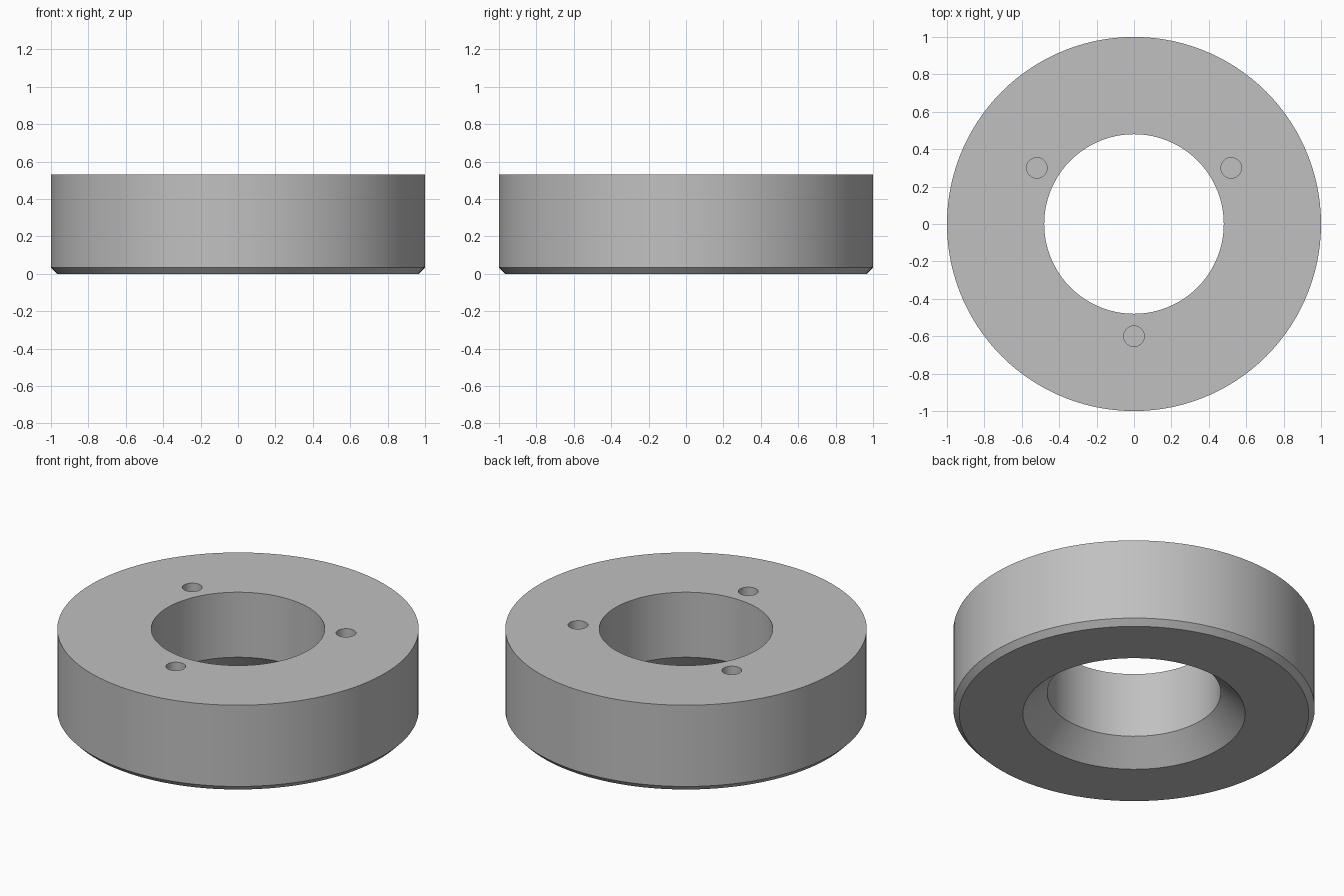
import bpy, bmesh, math
from mathutils import Matrix

cube = bpy.data.objects.get("Cube")
if cube:
    bpy.data.objects.remove(cube, do_unlink=True)

HEIGHT, SEGMENTS = 0.53, 120
HOLE_RADIUS, HOLE_CIRCLE, HOLE_DEPTH = 0.055, 0.6, 0.2

grey = bpy.data.materials.new("plain grey")
grey.use_nodes = True
colour = (0.53, 0.53, 0.53, 1)
grey.diffuse_color = colour
grey.node_tree.nodes["Principled BSDF"].inputs["Base Color"].default_value = colour


def make_object(name, bm):
    bmesh.ops.recalc_face_normals(bm, faces=bm.faces)
    mesh = bpy.data.meshes.new(name)
    bm.to_mesh(mesh)
    bm.free()
    mesh.materials.append(grey)
    obj = bpy.data.objects.new(name, mesh)
    bpy.context.collection.objects.link(obj)
    return obj


# Ring body: closed (radius, height) profile turned round the z axis,
# with a chamfered outer lower edge and a countersunk bore underneath
profile = [(0.967, 0), (1, 0.034), (1, HEIGHT), (0.48, HEIGHT), (0.48, 0.133), (0.615, 0)]
bm = bmesh.new()
verts = [bm.verts.new((r, 0, z)) for r, z in profile]
edges = [bm.edges.new((verts[i], verts[(i + 1) % len(verts)])) for i in range(len(verts))]
bmesh.ops.spin(bm, geom=verts + edges, cent=(0, 0, 0), axis=(0, 0, 1),
               angle=math.tau, steps=SEGMENTS, use_merge=True)
bmesh.ops.remove_doubles(bm, verts=bm.verts, dist=1e-5)
ring = make_object("ring_body", bm)

# Three blind holes in the top face, 120 degrees apart
bm = bmesh.new()
for i in range(3):
    angle = math.radians(-90 + 120 * i)
    place = Matrix.Translation((HOLE_CIRCLE * math.cos(angle), HOLE_CIRCLE * math.sin(angle), HEIGHT))
    bmesh.ops.create_cone(bm, cap_ends=True, segments=32, radius1=HOLE_RADIUS,
                          radius2=HOLE_RADIUS, depth=2 * HOLE_DEPTH, matrix=place)
cutter = make_object("hole_cutter", bm)
cutter.hide_render = True

cut = ring.modifiers.new("pin_holes", "BOOLEAN")
cut.operation = "DIFFERENCE"
cut.solver = "EXACT"
cut.object = cutter

# Apply the cut, drop the cutter and smooth the round walls
bpy.ops.object.select_all(action="DESELECT")
ring.select_set(True)
bpy.context.view_layer.objects.active = ring
bpy.ops.object.modifier_apply(modifier=cut.name)
bpy.data.objects.remove(cutter, do_unlink=True)
bpy.ops.object.shade_smooth_by_angle(angle=math.radians(30))
